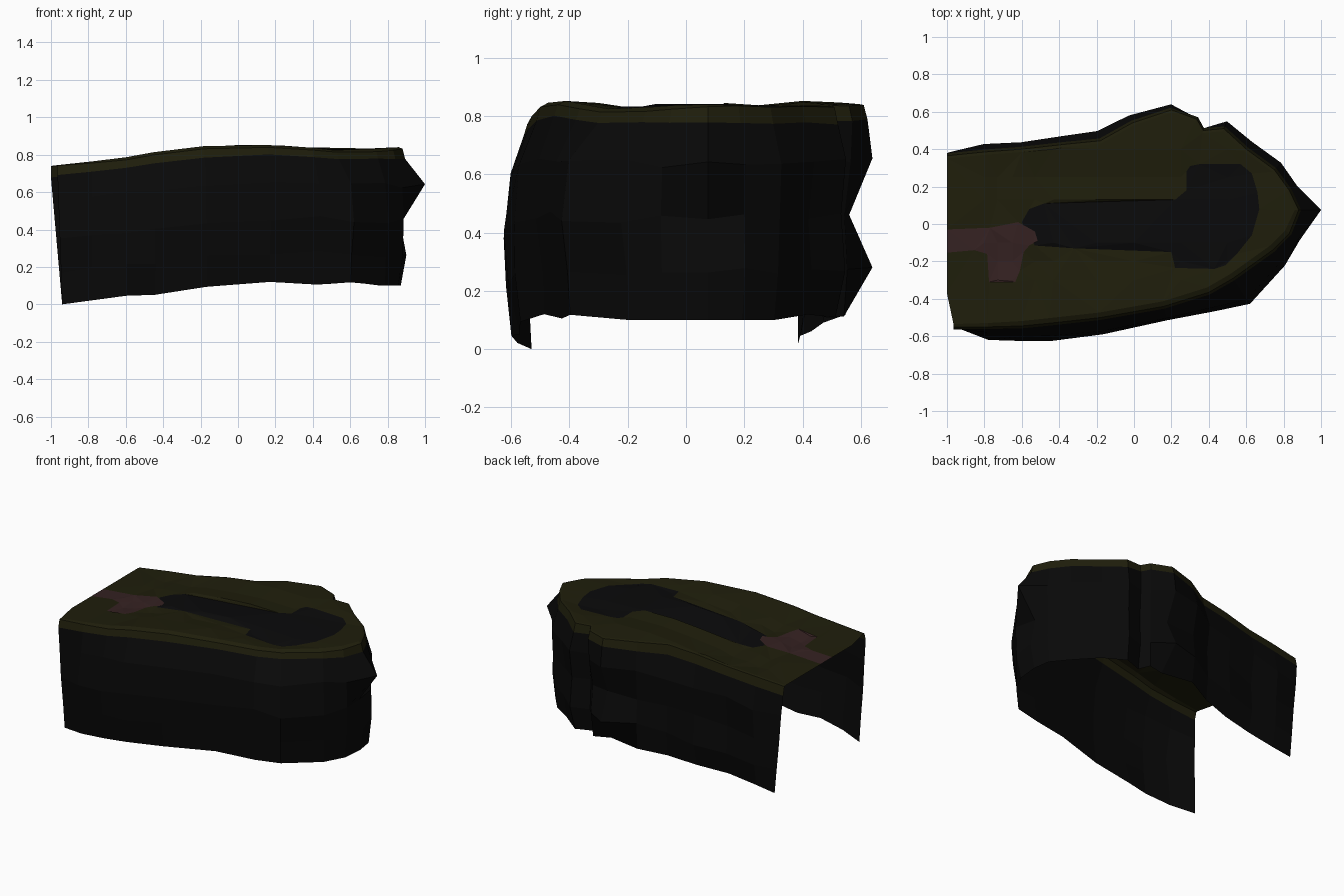
import bpy, bmesh, math, random
from mathutils import Vector
from mathutils.geometry import delaunay_2d_cdt

if "Cube" in bpy.data.objects:
    bpy.data.objects.remove(bpy.data.objects["Cube"])

random.seed(4)


def material(name, rgb):
    m = bpy.data.materials.new(name)
    m.diffuse_color = (*rgb, 1)
    m.use_nodes = True
    m.node_tree.nodes["Principled BSDF"].inputs["Base Color"].default_value = m.diffuse_color
    return m


GRASS = material("dark olive grass", (0.0135, 0.0128, 0.0034))
GROUND = material("charcoal ground", (0.0030, 0.0030, 0.0032))
PATH = material("dull red path", (0.035, 0.0155, 0.0155))
ROCK = material("black rock", (0.0026, 0.0026, 0.0026))

# Edge of the plateau, from the back of the open end round the nose to the front:
# x, y and the extra bulge of the rock below
OUTLINE = [
    (-1, .365, .01), (-.8, .385, 0), (-.6, .40, 0), (-.38, .425, .01), (-.18, .445, .02),
    (-.01, .54, 0), (.2, .61, 0), (.335, .56, -.03), (.37, .50, -.03), (.48, .51, 0),
    (.6, .40, .015), (.75, .29, .015), (.83, .18, .02), (.88, .075, 0), (.83, -.05, .01),
    (.74, -.14, .04), (.53, -.29, .095), (.40, -.365, .04), (.16, -.44, .01), (-.18, -.50, .03),
    (-.45, -.53, .02), (-.6, -.545, .015), (-.78, -.55, -.01), (-.965, -.55, -.01),
]
GROUND_PATCH = [
    (-.60, .01), (-.56, .08), (-.48, .11), (.22, .13), (.28, .18), (.28, .28), (.30, .31),
    (.35, .32), (.57, .32), (.63, .27), (.66, .17), (.67, .08), (.63, -.06), (.55, -.16),
    (.49, -.22), (.43, -.24), (.22, -.235), (.20, -.15), (-.32, -.13), (-.53, -.115),
]
PATH_PATCH = [
    (-1.02, -.03), (-.77, -.02), (-.62, .01), (-.53, -.04), (-.515, -.09), (-.56, -.115),
    (-.59, -.15), (-.61, -.25), (-.635, -.31), (-.775, -.31), (-.785, -.16), (-.855, -.14),
    (-1.02, -.155),
]
TOP_Z = [(-1, .74), (-.8, .765), (-.73, .762), (-.65, .783), (-.53, .79), (-.43, .82),
         (-.2, .845), (0, .86), (.25, .856), (.5, .845), (.9, .842)]
DIP = [(-.48, 0), (-.3, .015), (-.2, .03), (-.1, .018), (.13, .015), (.25, .023),
       (.4, .008), (.6, .016)]
BASE_Z = [(-.94, 0), (-.53, .055), (-.45, .05), (0, .12), (.2, .12), (.43, .105),
          (.63, .12), (.72, .1), (.88, .1)]


def lerp_table(table, x):
    if x <= table[0][0]:
        return table[0][1]
    for (x0, v0), (x1, v1) in zip(table, table[1:]):
        if x <= x1:
            return v0 + (v1 - v0) * (x - x0) / (x1 - x0)
    return table[-1][1]


def clamp(v):
    return max(0.0, min(1.0, v))


def height(x, y):
    # the plateau dips slightly along its middle
    return lerp_table(TOP_Z, x) - lerp_table(DIP, y) * clamp((x + 1) / .6) * clamp((.9 - x) / .3)


def inside(p, poly):
    hit = False
    for (x0, y0), (x1, y1) in zip(poly, poly[1:] + poly[:1]):
        if (y0 > p[1]) != (y1 > p[1]) and p[0] < x0 + (p[1] - y0) * (x1 - x0) / (y1 - y0):
            hit = not hit
    return hit


def new_object(name, bm, mats):
    me = bpy.data.meshes.new(name)
    bm.to_mesh(me)
    bm.free()
    for m in mats:
        me.materials.append(m)
    ob = bpy.data.objects.new(name, me)
    bpy.context.collection.objects.link(ob)
    return ob


def loft(name, rings, mat):
    # open strip of quads running down through the rings
    bm = bmesh.new()
    rows = [[bm.verts.new(p) for p in ring] for ring in rings]
    for a, b in zip(rows, rows[1:]):
        for i in range(len(a) - 1):
            bm.faces.new((a[i], a[i + 1], b[i + 1], b[i]))
    return new_object(name, bm, [mat])


# Outward direction at each outline point
last = len(OUTLINE) - 1
normals = []
for i in range(last + 1):
    if i in (0, last):
        normals.append(Vector((0, 1 if i == 0 else -1)))
    else:
        d = Vector(OUTLINE[i + 1][:2]) - Vector(OUTLINE[i - 1][:2])
        normals.append(Vector((-d.y, d.x)).normalized())


def offset(i, dist):
    x, y, _ = OUTLINE[i]
    return x + normals[i].x * dist, y + normals[i].y * dist


# Grass rim: narrow shoulder, then a short overhanging edge
shoulder, edge, hem = [], [], []
for i, n in enumerate(normals):
    front = clamp(.5 - n.y) * clamp((OUTLINE[i][0] + .97) / .4)
    x, y = offset(i, -.015 - .012 * front)
    shoulder.append((x, y, height(x, y)))
    x, y = offset(i, 0)
    edge.append((x, y, height(x, y) - .003 - .012 * front))
    x, y = offset(i, .013)
    hem.append((x, y, height(x, y) - .058 + random.uniform(-.007, .007)))
loft("grass_rim", [shoulder, edge, hem], GRASS)

# Plateau top: triangulated with the ground and path patches cut into it
border = [p[:2] for p in shoulder] + [(-1, -.37)]
points, edges = [], []
for poly in (border, GROUND_PATCH, PATH_PATCH):
    s, n = len(points), len(poly)
    points += [Vector(p) for p in poly]
    edges += [(s + k, s + (k + 1) % n) for k in range(n)]
for x, _ in TOP_Z[1:-1]:
    for y, _ in DIP[1:-1]:
        if inside((x, y), border):
            points.append(Vector((x, y)))
verts, _, tris, *_ = delaunay_2d_cdt(points, edges, [], 0, 1e-5)
bm = bmesh.new()
bverts = [bm.verts.new((v.x, v.y, height(v.x, v.y))) for v in verts]
for t in tris:
    c = sum((verts[k] for k in t), Vector((0, 0))) / len(t)
    if inside(c, border):
        f = bm.faces.new([bverts[k] for k in t])
        f.material_index = 2 if inside(c, PATH_PATCH) else 1 if inside(c, GROUND_PATCH) else 0
        f.normal_update()
        if f.normal.z < 0:
            f.normal_flip()
bmesh.ops.delete(bm, geom=[v for v in bm.verts if not v.link_faces], context='VERTS')
new_object("plateau_top", bm, [GRASS, GROUND, PATH])

# Rock wall: gentle bulge all round, with jagged spurs at the back corner and the nose tip
FRACTIONS = (.20, .49, .76, 1)
FRONT = (.045, .07, .05, .03)
BACK = (.035, .02, .03, .0)
SPURS = {6: (.03, -.05, .03, -.10), 13: (.12, -.015, .02, -.01)}
rings = [hem]
for k, f in enumerate(FRACTIONS):
    ring = []
    for i, n in enumerate(normals):
        x0, y0, extra = OUTLINE[i]
        w = clamp((n.y + .7) / .5)
        d = FRONT[k] * (1 - w) + BACK[k] * w + extra
        if i in SPURS:
            d = SPURS[i][k]
        elif i in (0, last):
            d *= .4 * (1 - f)
        else:
            d += random.uniform(-.01, .01)
        x, y = offset(i, d)
        if i in (0, last):
            x += (-.94 - x) * f
            y += .02 * f
        top, base = hem[i][2], lerp_table(BASE_Z, x)
        wobble = random.uniform(-.02, .02) if i not in SPURS and 0 < i < last and k < 3 else 0
        ring.append((x, y, top + (base - top) * f + wobble))
    rings.append(ring)
loft("rock_wall", rings, ROCK)
